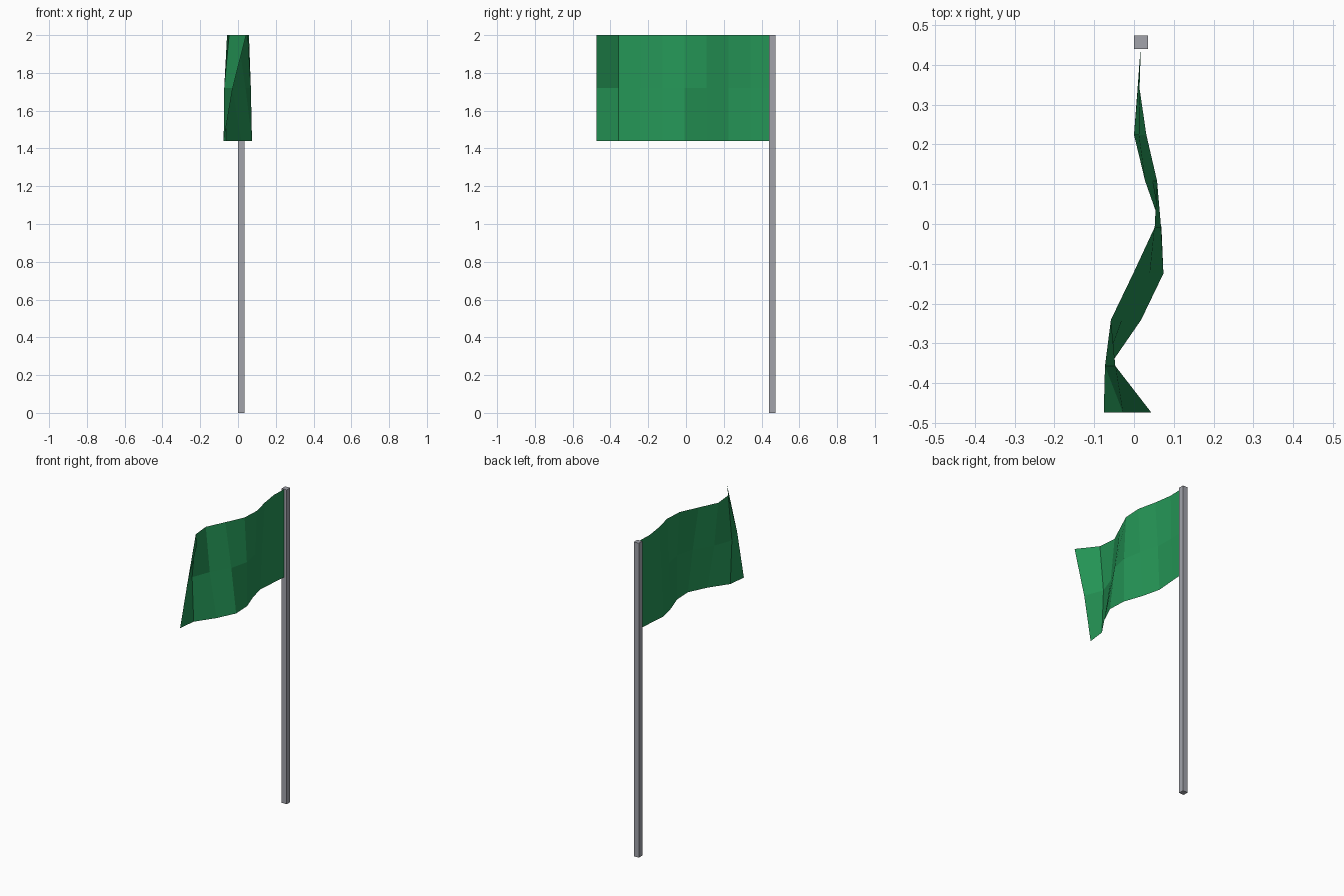
import bpy, bmesh

if "Cube" in bpy.data.objects:
    bpy.data.objects.remove(bpy.data.objects["Cube"])


def material(name, rgb):
    m = bpy.data.materials.new(name)
    m.diffuse_color = (*rgb, 1.0)
    m.use_nodes = True
    m.node_tree.nodes["Principled BSDF"].inputs["Base Color"].default_value = m.diffuse_color
    return m


def add_object(name, bm, mat):
    mesh = bpy.data.meshes.new(name)
    bm.to_mesh(mesh)
    bm.free()
    mesh.materials.append(mat)
    obj = bpy.data.objects.new(name, mesh)
    bpy.context.collection.objects.link(obj)
    return obj


grey = material("pole grey", (0.36, 0.37, 0.41))
green = material("flag green", (0.018, 0.30, 0.093))

POLE_X, POLE_Y, POLE_W = 0.0175, 0.457, 0.035

# Square pole
bm = bmesh.new()
bmesh.ops.create_cube(bm, size=1)
for v in bm.verts:
    v.co.x = POLE_X + v.co.x * POLE_W
    v.co.y = POLE_Y + v.co.y * POLE_W
    v.co.z = (v.co.z + 0.5) * 2
add_object("pole", bm, grey)

# Waving cloth: sideways offset along each row, from pole to free end
rows = [
    (1.44, (POLE_X, 0.009, 0.000, 0.028, 0.069, 0.074, 0.018, -0.062, -0.076)),
    (1.72, (POLE_X, 0.010, 0.012, 0.046, 0.068, 0.040, -0.030, -0.073, -0.028)),
    (2.00, (POLE_X, 0.014, 0.031, 0.058, 0.052, -0.002, -0.058, -0.047, 0.043)),
]
STEP = 0.1163
bm = bmesh.new()
grid = [[bm.verts.new((x, POLE_Y - i * STEP, z)) for i, x in enumerate(xs)]
        for z, xs in rows]
for low, high in zip(grid, grid[1:]):
    for i in range(len(low) - 1):
        bm.faces.new((low[i + 1], low[i], high[i], high[i + 1]))
add_object("flag", bm, green)
